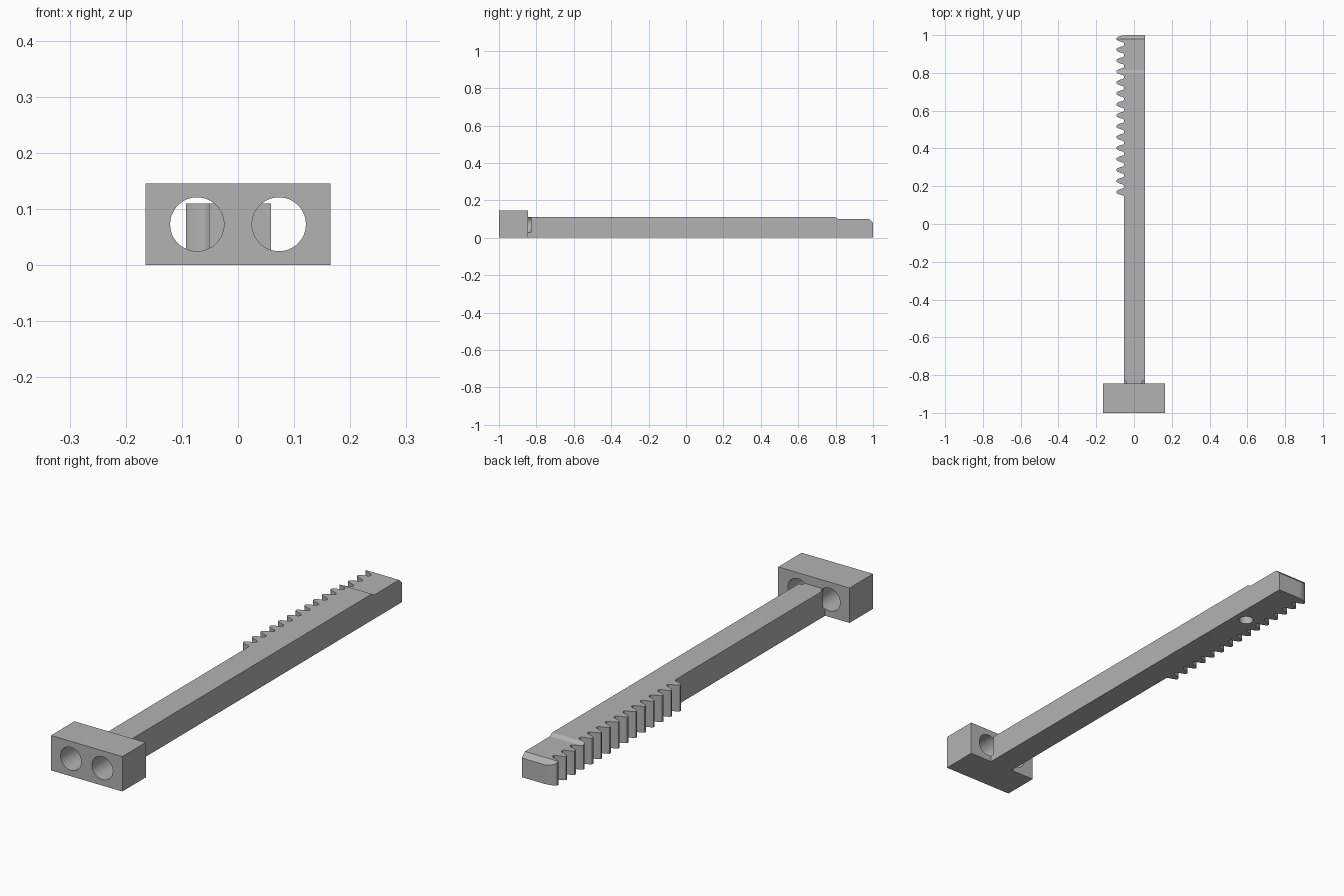
import bpy, bmesh, math
from mathutils import Matrix

if "Cube" in bpy.data.objects:
    bpy.data.objects.remove(bpy.data.objects["Cube"])

gray = bpy.data.materials.new("gray")
gray.diffuse_color = (0.45, 0.45, 0.45, 1)
gray.use_nodes = True
gray.node_tree.nodes["Principled BSDF"].inputs["Base Color"].default_value = gray.diffuse_color


def prism(name, points, vec):
    """Extrude a closed outline along vec."""
    bm = bmesh.new()
    face = bm.faces.new([bm.verts.new(p) for p in points])
    ext = bmesh.ops.extrude_face_region(bm, geom=[face])
    bmesh.ops.translate(bm, vec=vec, verts=[v for v in ext["geom"] if isinstance(v, bmesh.types.BMVert)])
    bmesh.ops.recalc_face_normals(bm, faces=bm.faces)
    me = bpy.data.meshes.new(name)
    bm.to_mesh(me)
    bm.free()
    ob = bpy.data.objects.new(name, me)
    bpy.context.collection.objects.link(ob)
    me.materials.append(gray)
    return ob


def cylinder(name, loc, r, depth, axis):
    bm = bmesh.new()
    rot = Matrix.Rotation(math.pi / 2, 4, 'X') if axis == 'Y' else Matrix()
    bmesh.ops.create_cone(bm, cap_ends=True, segments=48, radius1=r, radius2=r, depth=depth,
                          matrix=Matrix.Translation(loc) @ rot)
    me = bpy.data.meshes.new(name)
    bm.to_mesh(me)
    bm.free()
    ob = bpy.data.objects.new(name, me)
    bpy.context.collection.objects.link(ob)
    me.materials.append(gray)
    return ob


def boolean(ob, cutter, op):
    m = ob.modifiers.new(op.lower(), 'BOOLEAN')
    m.operation, m.object, m.solver = op, cutter, 'EXACT'
    cutter.hide_render = True
    cutter.hide_set(True)


# Toothed bar: outline seen from above, teeth along the left edge
X0, X1, TIP = -0.052, 0.059, 0.041
Y0, Y1 = -0.845, 1.0
flank = [(0.0, 0.025), (0.15, 0.019), (0.55, 0.0145), (0.85, 0.009), (1.0, 0.004)]
outline = [(X0, Y0, 0)]
for i in range(15):
    yc = 0.170 + i * 0.0579
    side = [(X0 - TIP * h, w) for h, w in flank]
    outline += [(x, yc - w, 0) for x, w in side]
    outline += [(x, min(yc + w, 0.999), 0) for x, w in reversed(side)]
outline += [(X0, Y1, 0), (X1, Y1, 0), (X1, Y0, 0)]
bar = prism("toothed_bar", outline, (0, 0, 0.11))

# Lowered, chamfered end
end = [(0.80, 0.11), (0.815, 0.10), (0.98, 0.10), (1.0, 0.08), (1.1, 0.08), (1.1, 0.2), (0.80, 0.2)]
boolean(bar, prism("end_cutter", [(-0.3, y, z) for y, z in end], (0.6, 0, 0)), 'DIFFERENCE')

# Blind hole under the bar
boolean(bar, cylinder("pin_hole_cutter", (0.003, 0.72, 0.02), 0.029, 0.1, 'Z'), 'DIFFERENCE')

# Head block
block = prism("head_block", [(-0.165, -1, 0), (0.165, -1, 0), (0.165, -0.845, 0), (-0.165, -0.845, 0)],
              (0, 0, 0.146))

# Two bores through the block, biting slightly into the bar
for s, side in ((-1, "left"), (1, "right")):
    cut = cylinder(side + "_bore_cutter", (s * 0.073, -0.965, 0.073), 0.048, 0.27, 'Y')
    boolean(block, cut, 'DIFFERENCE')
    boolean(bar, cut, 'DIFFERENCE')

# Bake the cuts and smooth the round walls
for ob in (bar, block):
    dg = bpy.context.evaluated_depsgraph_get()
    me = bpy.data.meshes.new_from_object(ob.evaluated_get(dg))
    ob.modifiers.clear()
    ob.data = me
    bpy.ops.object.select_all(action='DESELECT')
    ob.select_set(True)
    bpy.context.view_layer.objects.active = ob
    bpy.ops.object.shade_smooth_by_angle(angle=math.radians(20))
for ob in list(bpy.data.objects):
    if ob.name.endswith("cutter"):
        bpy.data.objects.remove(ob)
